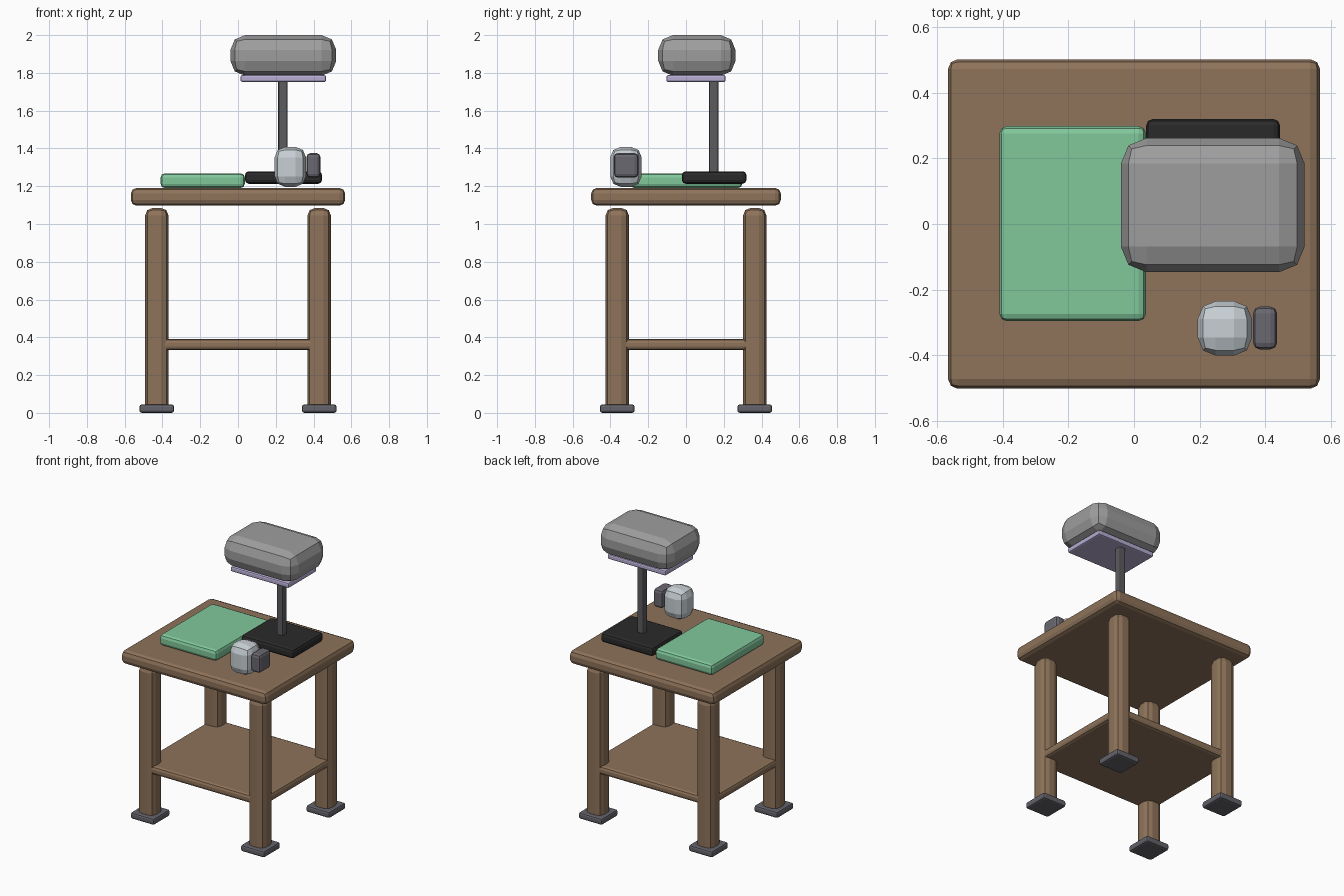
import bpy

if "Cube" in bpy.data.objects:
    bpy.data.objects.remove(bpy.data.objects["Cube"])


def material(name, r, g, b):
    m = bpy.data.materials.new(name)
    lin = [((c / 255 + 0.055) / 1.055) ** 2.4 for c in (r, g, b)]
    m.diffuse_color = (*lin, 1)
    m.use_nodes = True
    m.node_tree.nodes["Principled BSDF"].inputs["Base Color"].default_value = m.diffuse_color
    return m


wood = material("brown wood", 142, 115, 90)
foot_grey = material("foot grey", 98, 98, 106)
green = material("mat green", 129, 200, 155)
black = material("base black", 42, 42, 42)
pole_grey = material("pole grey", 92, 92, 96)
lavender = material("pale lavender", 184, 174, 212)
shade_grey = material("shade grey", 158, 158, 158)
silver = material("cup silver", 200, 208, 213)
handle_grey = material("handle grey", 106, 104, 112)


def block(name, x, y, z, mat, bevel):
    """Box between (min, max) ranges with two-step rounded edges."""
    bpy.ops.mesh.primitive_cube_add(size=1)
    ob = bpy.context.object
    ob.name = name
    lo, hi = zip(x, y, z)
    for v in ob.data.vertices:
        v.co = [l + (c + 0.5) * (h - l) for c, l, h in zip(v.co, lo, hi)]
    ob.data.materials.append(mat)
    mod = ob.modifiers.new("rounding", 'BEVEL')
    mod.width = bevel
    mod.segments = 2
    mod.limit_method = 'NONE'
    return ob


# Table top and lower shelf
block("table_top", (-0.567, 0.567), (-0.502, 0.502), (1.097, 1.191), wood, 0.03)
block("shelf", (-0.482, 0.482), (-0.417, 0.417), (0.332, 0.391), wood, 0.02)

# Four legs with foot pads
for sx, side in ((-1, "left"), (1, "right")):
    for sy, end in ((-1, "front"), (1, "back")):
        cx, cy = sx * 0.43, sy * 0.364
        block(f"{end}_{side}_leg", (cx - 0.062, cx + 0.062), (cy - 0.062, cy + 0.062),
              (0.005, 1.085), wood, 0.04)
        block(f"{end}_{side}_foot", (cx - 0.092, cx + 0.092), (cy - 0.092, cy + 0.092),
              (0.0, 0.045), foot_grey, 0.013)

# Desk mat
block("mat", (-0.41, 0.036), (-0.296, 0.298), (1.191, 1.268), green, 0.022)

# Lamp: base, pole, diffuser plate and shade
block("lamp_base", (0.037, 0.445), (-0.022, 0.32), (1.213, 1.279), black, 0.02)
block("lamp_pole", (0.213, 0.263), (0.122, 0.172), (1.25, 1.775), pole_grey, 0.01)
block("lamp_plate", (0.013, 0.467), (-0.104, 0.21), (1.752, 1.788), lavender, 0.01)
block("lamp_shade", (-0.04, 0.52), (-0.147, 0.262), (1.785, 2.0), shade_grey, 0.078)

# Cup and handle
block("cup", (0.194, 0.36), (-0.401, -0.235), (1.197, 1.408), silver, 0.055)
block("cup_handle", (0.363, 0.436), (-0.382, -0.252), (1.246, 1.375), handle_grey, 0.02)
